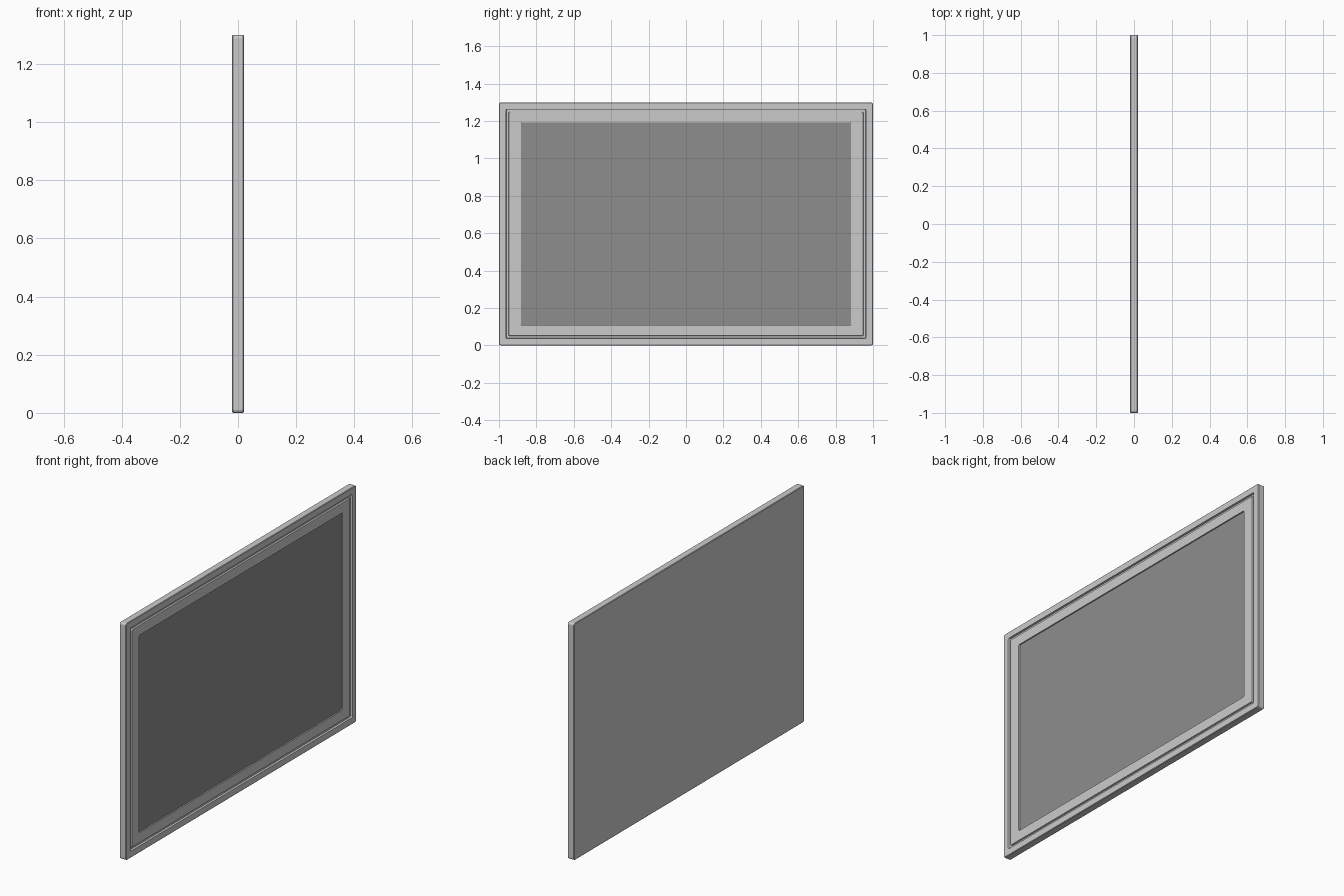
import bpy, bmesh, math

if "Cube" in bpy.data.objects:
    bpy.data.objects.remove(bpy.data.objects["Cube"])

HY, HZ, CZ = 1.0, 0.65, 0.65


def ring(bm, inset, inset_z, x, r, seg=4):
    """Rounded rectangle loop in the YZ plane."""
    a, b, vs = HY - inset, HZ - inset_z, []
    for k, (sy, sz) in enumerate([(1, 1), (-1, 1), (-1, -1), (1, -1)]):
        for i in range(seg + 1):
            t = math.pi / 2 * (k + i / seg)
            vs.append(bm.verts.new((x, sy * (a - r) + r * math.cos(t),
                                    CZ + sz * (b - r) + r * math.sin(t))))
    return vs


def loft(name, rings, cap_start=False, cap_end=False, color=None):
    bm = bmesh.new()
    loops = [ring(bm, *p) for p in rings]
    n = len(loops[0])
    for a, b in zip(loops, loops[1:]):
        for i in range(n):
            j = (i + 1) % n
            bm.faces.new((a[i], a[j], b[j], b[i]))
    if cap_start:
        bm.faces.new(loops[0][::-1])
    if cap_end:
        bm.faces.new(loops[-1])
    bmesh.ops.recalc_face_normals(bm, faces=bm.faces)
    me = bpy.data.meshes.new(name)
    bm.to_mesh(me)
    bm.free()
    ob = bpy.data.objects.new(name, me)
    bpy.context.collection.objects.link(ob)
    if color:
        mat = bpy.data.materials.new(name)
        mat.diffuse_color = color
        mat.use_nodes = True
        mat.node_tree.nodes["Principled BSDF"].inputs["Base Color"].default_value = mat.diffuse_color
        me.materials.append(mat)
    return ob


# Outer frame with a closed back, front groove and inner border
loft("frame", [
    (0.003, 0.003, -0.02, 0.009),
    (0.0, 0.0, -0.017, 0.012),
    (0.0, 0.0, 0.017, 0.012),
    (0.003, 0.003, 0.02, 0.009),
    (0.037, 0.037, 0.02, 0.006),
    (0.039, 0.039, 0.010, 0.006),
    (0.051, 0.051, 0.010, 0.006),
    (0.053, 0.053, 0.018, 0.006),
    (0.117, 0.108, 0.018, 0.006),
    (0.117, 0.108, 0.008, 0.006),
    (0.13, 0.12, 0.008, 0.006),
], cap_start=True, cap_end=True)

# Dark recessed panel
loft("panel", [
    (0.118, 0.109, 0.004, 0.006),
    (0.118, 0.109, 0.012, 0.006),
], cap_start=True, cap_end=True, color=(0.27, 0.27, 0.27, 1))
